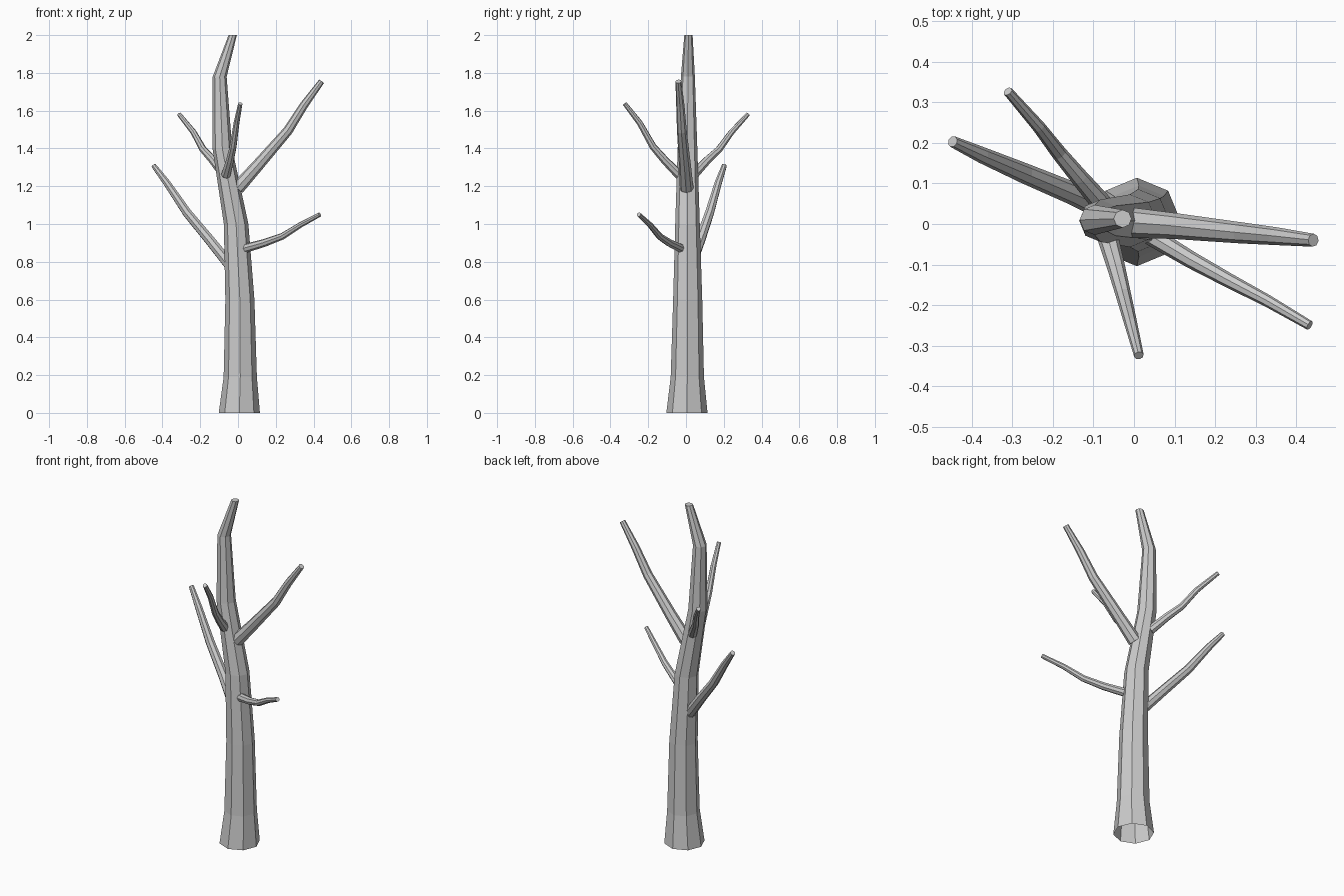
import bpy, bmesh, math
from mathutils import Vector

SIDES = 8


def tube(name, path, horizontal=False, cap_start=False):
    """Loft an octagonal tube along (x, y, z, radius) points, closed at the tip."""
    bm = bmesh.new()
    pts = [Vector(p[:3]) for p in path]
    rings = []
    for i, p in enumerate(path):
        if horizontal:
            u, v = Vector((1, 0, 0)), Vector((0, 1, 0))
        else:
            d = (pts[min(i + 1, len(pts) - 1)] - pts[max(i - 1, 0)]).normalized()
            u = Vector((0, 0, 1)).cross(d).normalized()
            v = d.cross(u)
        ring = []
        for k in range(SIDES):
            a = 2 * math.pi * k / SIDES
            ring.append(bm.verts.new(pts[i] + p[3] * (math.cos(a) * u + math.sin(a) * v)))
        rings.append(ring)
    for lo, hi in zip(rings, rings[1:]):
        for k in range(SIDES):
            n = (k + 1) % SIDES
            bm.faces.new((lo[k], lo[n], hi[n], hi[k]))
    bm.faces.new(rings[-1])
    if cap_start:
        bm.faces.new(list(reversed(rings[0])))
    mesh = bpy.data.meshes.new(name)
    bm.to_mesh(mesh)
    bm.free()
    obj = bpy.data.objects.new(name, mesh)
    bpy.context.collection.objects.link(obj)


# Trunk: flared, open underneath, leaning and bent near the top
tube("trunk", [
    (0.007, 0.005, 0.0, 0.109),
    (0.012, 0.007, 0.19, 0.088),
    (0.010, 0.009, 0.60, 0.077),
    (-0.010, 0.008, 1.00, 0.065),
    (-0.083, 0.008, 1.40, 0.052),
    (-0.097, 0.010, 1.78, 0.037),
    (-0.028, 0.013, 2.0, 0.022),
], horizontal=True)

# Branches: slightly crooked tapering limbs
branches = {
    "branch_left_lower": [
        (-0.045, 0.025, 0.785, 0.031), (-0.15, 0.075, 0.915, 0.028),
        (-0.27, 0.125, 1.06, 0.025), (-0.375, 0.17, 1.215, 0.020),
        (-0.447, 0.203, 1.31, 0.014)],
    "branch_right_upper": [
        (-0.003, 0.003, 1.19, 0.037), (0.10, -0.005, 1.305, 0.032),
        (0.265, -0.022, 1.495, 0.026), (0.35, -0.030, 1.63, 0.022),
        (0.442, -0.040, 1.755, 0.016)],
    "branch_right_lower": [
        (0.035, -0.025, 0.87, 0.024), (0.14, -0.088, 0.90, 0.021),
        (0.235, -0.14, 0.935, 0.018), (0.33, -0.19, 0.995, 0.015),
        (0.433, -0.25, 1.05, 0.012)],
    "branch_left_upper": [
        (-0.075, 0.045, 1.265, 0.026), (-0.135, 0.115, 1.34, 0.022),
        (-0.185, 0.175, 1.395, 0.019), (-0.235, 0.24, 1.485, 0.016),
        (-0.311, 0.327, 1.58, 0.012)],
    "branch_front": [
        (-0.064, -0.035, 1.26, 0.026), (-0.043, -0.11, 1.335, 0.022),
        (-0.026, -0.175, 1.41, 0.019), (-0.008, -0.245, 1.535, 0.016),
        (0.012, -0.324, 1.637, 0.012)],
}
for name, path in branches.items():
    tube(name, path, cap_start=True)
